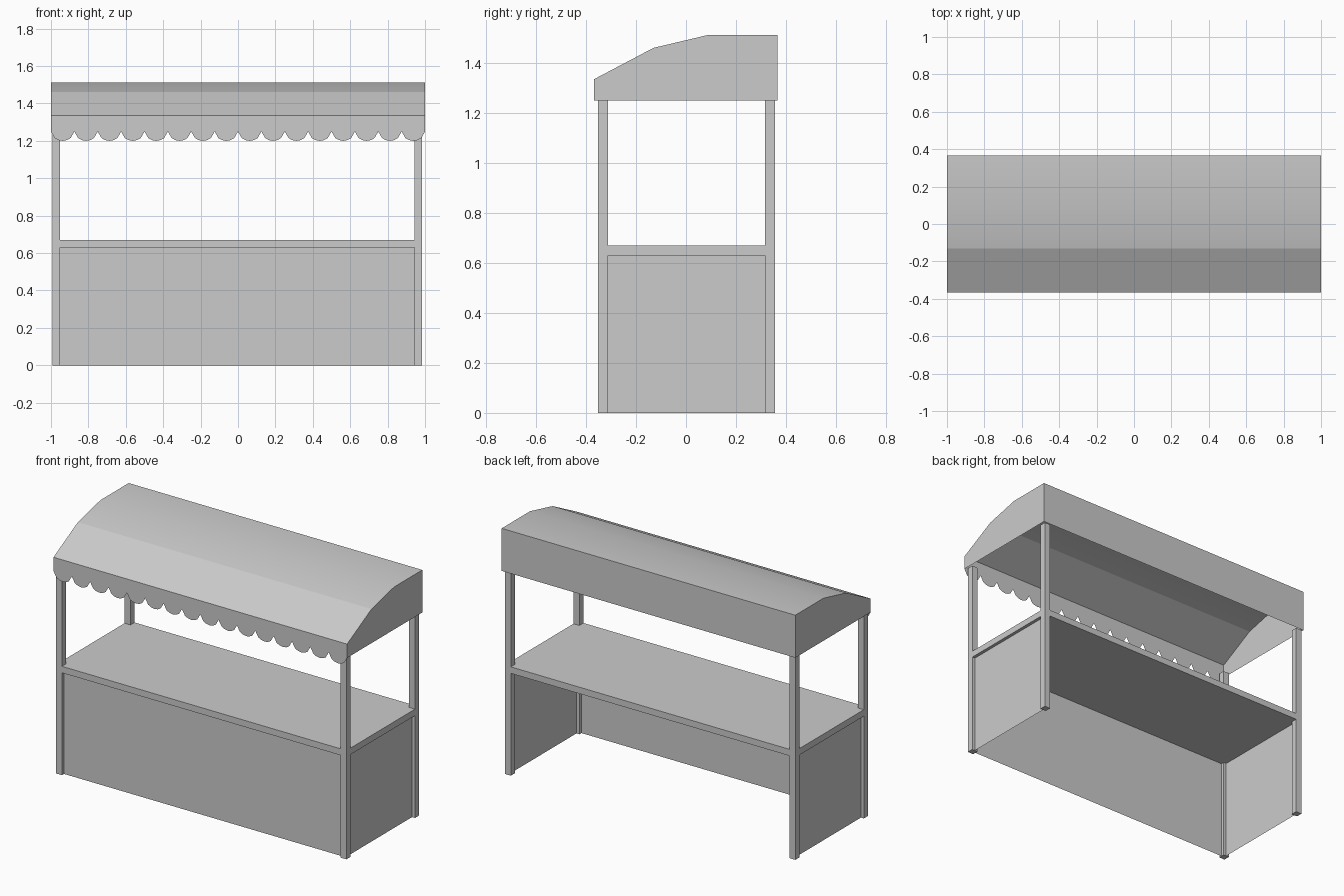
import bpy, math

if "Cube" in bpy.data.objects:
    bpy.data.objects.remove(bpy.data.objects["Cube"])

def mesh_object(name, verts, faces):
    me = bpy.data.meshes.new(name)
    me.from_pydata(verts, [], faces)
    me.validate()
    ob = bpy.data.objects.new(name, me)
    bpy.context.collection.objects.link(ob)
    return ob

def box(name, lo, hi):
    v = [(x, y, z) for x in (lo[0], hi[0]) for y in (lo[1], hi[1]) for z in (lo[2], hi[2])]
    f = [(0, 1, 3, 2), (4, 6, 7, 5), (0, 4, 5, 1), (2, 3, 7, 6), (0, 2, 6, 4), (1, 5, 7, 3)]
    return mesh_object(name, v, f)

X0, X1, Y0, Y1 = -0.993, 0.985, -0.352, 0.355   # outer frame
POST, INSET = 0.04, 0.02
EAVE, COUNTER_LOW, COUNTER_TOP = 1.25, 0.63, 0.67

# four corner posts
for side, x in (("left", X0), ("right", X1 - POST)):
    for end, y in (("front", Y0), ("back", Y1 - POST)):
        box(f"{end}_{side}_post", (x, y, 0), (x + POST, y + POST, EAVE + 0.003))

# counter slab, flush with the posts
box("counter", (X0, Y0, COUNTER_LOW), (X1, Y1, COUNTER_TOP))

# thin inset panels on front and sides, open at the back
px0, px1, py0 = X0 + INSET, X1 - INSET, Y0 + INSET
py1 = Y1 - INSET
def panel(name, a, b):
    mesh_object(name, [(*a, 0), (*b, 0), (*b, COUNTER_LOW), (*a, COUNTER_LOW)], [(0, 1, 2, 3)])
panel("front_panel", (px0, py0), (px1, py0))
panel("right_panel", (px1, py0), (px1, py1))
panel("left_panel", (px0, py1), (px0, py0))

# canopy: open-bottomed shell extruded from its side profile
profile = [(-0.367, EAVE), (-0.367, 1.335), (-0.13, 1.46), (0.09, 1.512), (0.365, 1.512), (0.365, EAVE)]
n = len(profile)
verts = [(x, y, z) for x in (-1, 1) for y, z in profile]
faces = [(i, i + n, i + n + 1, i + 1) for i in range(1, n - 1)]
faces += [tuple(range(n)), tuple(range(2 * n - 1, n - 1, -1))]
canopy = mesh_object("canopy", verts, faces)
bpy.context.view_layer.objects.active = canopy
canopy.select_set(True)
bpy.ops.object.shade_smooth_by_angle(angle=math.radians(14))

# scalloped front valance
COUNT = 16
drops = [(0, 0), (0.16, 0.035), (0.32, 0.046), (0.5, 0.05), (0.68, 0.046), (0.84, 0.035)]
w = 2 / COUNT
edge = [(-1 + (i + t) * w, EAVE - d) for i in range(COUNT) for t, d in drops] + [(1, EAVE)]
m = len(edge)
verts = [(x, -0.367, z) for x, z in edge] + [(x, -0.367, 1.335) for x, z in edge]
mesh_object("valance", verts, [(i, i + 1, m + i + 1, m + i) for i in range(m - 1)])
